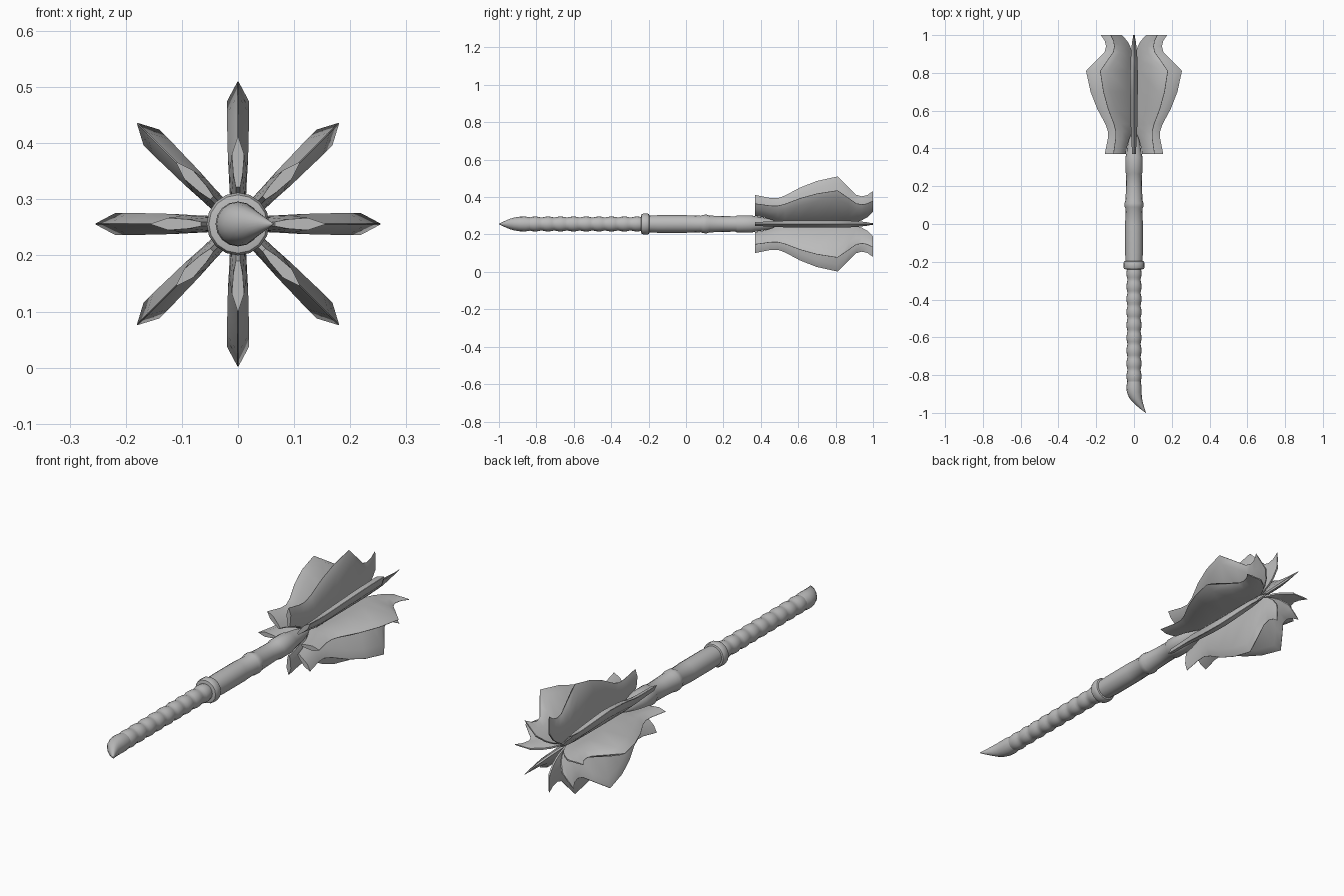
import bpy, bmesh, math
from mathutils import Matrix, Vector

cube = bpy.data.objects.get("Cube")
if cube:
    bpy.data.objects.remove(cube, do_unlink=True)

AXIS_Z = 0.256

steel = bpy.data.materials.new("grey_steel")
steel.use_nodes = True
steel.diffuse_color = (0.5, 0.5, 0.5, 1)
steel.node_tree.nodes["Principled BSDF"].inputs["Base Color"].default_value = (0.5, 0.5, 0.5, 1)


def loft(name, rings, turn=0):
    """Skin closed rings of equal length, cap both ends, turn about the shaft."""
    bm = bmesh.new()
    loops = [[bm.verts.new(p) for p in ring] for ring in rings]
    n = len(loops[0])
    for a, b in zip(loops, loops[1:]):
        for i in range(n):
            j = (i + 1) % n
            bm.faces.new((a[i], a[j], b[j], b[i]))
    bm.faces.new(loops[0])
    bm.faces.new(loops[-1])
    bmesh.ops.recalc_face_normals(bm, faces=bm.faces)
    bm.transform(Matrix.Translation((0, 0, AXIS_Z)) @ Matrix.Rotation(turn, 4, "Y"))
    mesh = bpy.data.meshes.new(name)
    bm.to_mesh(mesh)
    bm.free()
    mesh.materials.append(steel)
    obj = bpy.data.objects.new(name, mesh)
    bpy.context.collection.objects.link(obj)
    bpy.ops.object.select_all(action="DESELECT")
    obj.select_set(True)
    bpy.context.view_layer.objects.active = obj
    bpy.ops.object.shade_smooth_by_angle(angle=math.radians(35))
    return obj


def round_part(name, profile, sides=16):
    """Profile entries are (y, radius, sideways offset)."""
    angles = [2 * math.pi * i / sides for i in range(sides)]
    loft(name, [[Vector((x + r * math.cos(a), y, r * math.sin(a))) for a in angles]
                for y, r, x in profile])


# Curved claw pommel
round_part("pommel_claw", [
    (-1, 0.001, 0.063), (-0.98, 0.011, 0.046), (-0.96, 0.02, 0.031),
    (-0.94, 0.028, 0.018), (-0.92, 0.034, 0.008), (-0.89, 0.039, 0.001),
    (-0.86, 0.04, 0), (-0.83, 0.035, 0)])

# Scalloped grip
grip = []
steps = 60
for i in range(steps + 1):
    y = -0.84 + 0.62 * i / steps
    wave = abs(math.sin(math.pi * (y + 0.84) / 0.068))
    grip.append((y, 0.034 + 0.006 * wave, 0))
round_part("grip", grip)

# Guard ring, shaft and collars, ending in a point between the blades
round_part("guard_ring", [
    (-0.24, 0.042, 0), (-0.238, 0.052, 0), (-0.228, 0.056, 0),
    (-0.206, 0.056, 0), (-0.198, 0.052, 0), (-0.195, 0.042, 0)])
round_part("shaft", [
    (-0.22, 0.044, 0), (-0.15, 0.047, 0), (0, 0.047, 0), (0.08, 0.044, 0),
    (0.09, 0.049, 0), (0.11, 0.05, 0), (0.125, 0.045, 0), (0.2, 0.042, 0),
    (0.265, 0.041, 0), (0.275, 0.046, 0), (0.35, 0.046, 0), (0.37, 0.041, 0),
    (0.44, 0.03, 0), (0.54, 0.004, 0)])

# Blade stations: y, inner radius, outer radius, half thickness
STATIONS = [
    (0.37, 0.066, 0.155, 0.011), (0.41, 0.056, 0.147, 0.012),
    (0.45, 0.04, 0.139, 0.014), (0.49, 0.018, 0.138, 0.016),
    (0.53, 0, 0.152, 0.018), (0.61, 0, 0.195, 0.019),
    (0.7, 0, 0.23, 0.02), (0.81, 0, 0.254, 0.02),
    (0.87, 0.004, 0.196, 0.018), (0.91, 0.018, 0.156, 0.016),
    (0.94, 0.032, 0.148, 0.013), (0.97, 0.055, 0.155, 0.009),
    (1, 0.095, 0.176, 0.003)]


def blade_ring(y, inner, outer, half):
    span = outer - inner
    root = inner + 0.25 * span
    shoulder = outer - min(0.036, 0.35 * span)
    # The root stays broad where it meets the shaft and is sharp elsewhere
    lip = 0.004 if inner else 0.008
    return [Vector(p) for p in (
        (lip, y, inner), (0.75 * half, y, root), (half, y, shoulder),
        (0.0008, y, outer), (-0.0008, y, outer),
        (-half, y, shoulder), (-0.75 * half, y, root), (-lip, y, inner))]


# Eight flanged blades around the shaft
for k in range(8):
    loft(f"blade_{k + 1}", [blade_ring(*s) for s in STATIONS], k * math.pi / 4)
